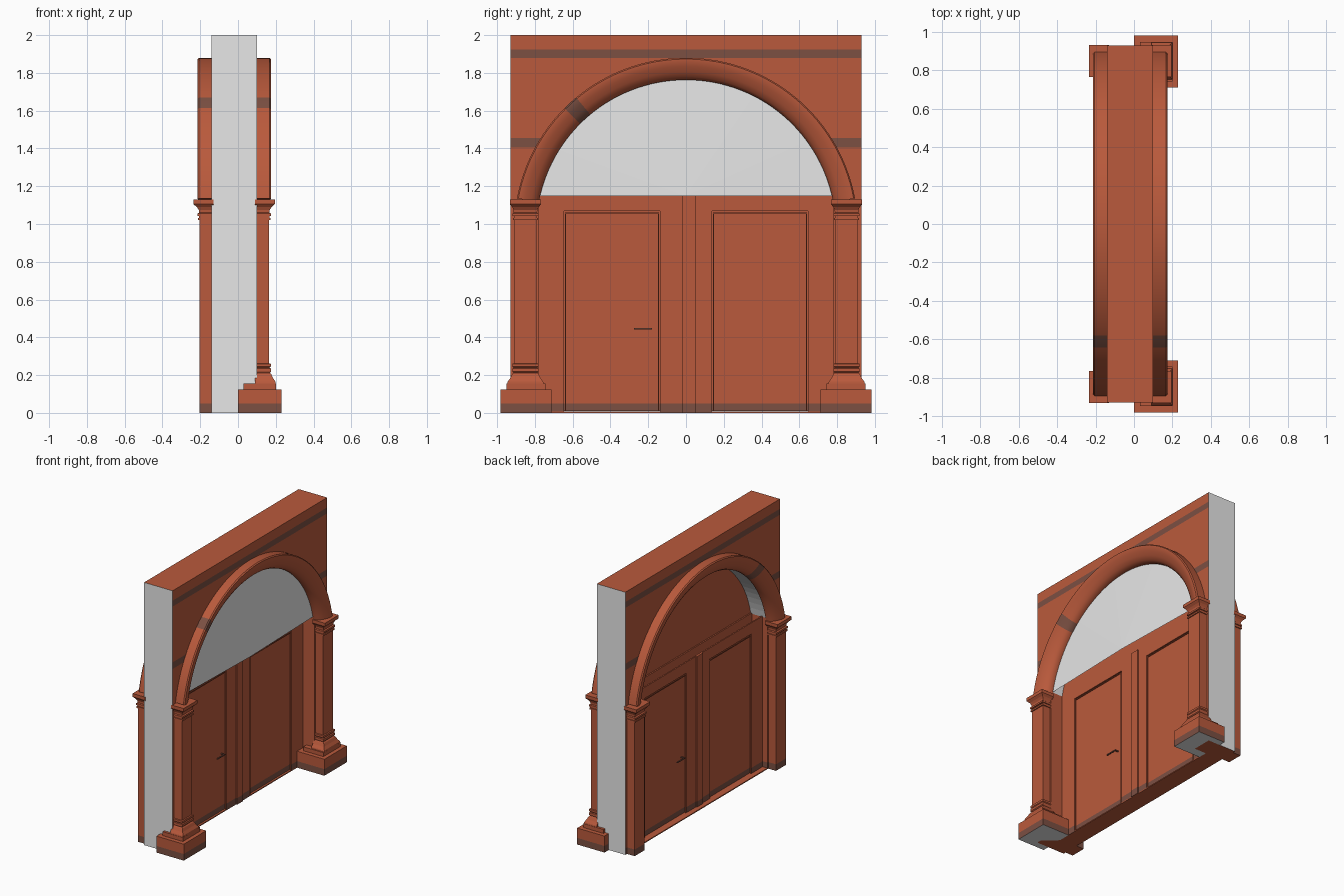
import bpy, bmesh, math
from mathutils import Vector

if "Cube" in bpy.data.objects:
    bpy.data.objects.remove(bpy.data.objects["Cube"])

def mat(name, c):
    m = bpy.data.materials.new(name)
    m.diffuse_color = (*c, 1)
    m.use_nodes = True
    m.node_tree.nodes["Principled BSDF"].inputs["Base Color"].default_value = m.diffuse_color
    return m

BRICK = mat("terracotta", (0.49, 0.102, 0.045))
DARK = mat("dark_band", (0.2, 0.08, 0.055))
GREY = mat("plain_grey", (0.8, 0.8, 0.8))
MATS = [BRICK, DARK, GREY]
CZ, RI, HW = 0.97, 0.80, 0.78      # arch centre height, inner radius, half width

def finish(name, bm, rule=None, bands=(), weld=True, angle=None):
    """Cut the mesh at band heights, colour it by rule and link it."""
    if weld:
        bmesh.ops.remove_doubles(bm, verts=bm.verts, dist=1e-5)
    bmesh.ops.recalc_face_normals(bm, faces=bm.faces)
    for z in [z for b in bands for z in b]:
        bmesh.ops.bisect_plane(bm, geom=bm.verts[:] + bm.edges[:] + bm.faces[:],
                               plane_co=(0, 0, z), plane_no=(0, 0, 1))
    bm.normal_update()
    for f in bm.faces:
        c = f.calc_center_median()
        i = 1 if any(a < c.z < b for a, b in bands) and abs(f.normal.z) < 0.9 else 0
        if rule:
            i = rule(f, c, i)
        f.material_index = i
    me = bpy.data.meshes.new(name)
    bm.to_mesh(me)
    bm.free()
    for m in MATS:
        me.materials.append(m)
    ob = bpy.data.objects.new(name, me)
    bpy.context.collection.objects.link(ob)
    if angle:
        bpy.ops.object.select_all(action='DESELECT')
        ob.select_set(True)
        bpy.context.view_layer.objects.active = ob
        bpy.ops.object.shade_smooth_by_angle(angle=math.radians(angle))
    return ob

def box(name, x, y, z, rule=None, bands=()):
    bm = bmesh.new()
    bmesh.ops.create_cube(bm, size=1)
    for v in bm.verts:
        v.co = Vector([(r[0] + r[1]) / 2 + k * (r[1] - r[0]) for r, k in zip((x, y, z), v.co)])
    return finish(name, bm, rule, bands)

def arc(n):
    a0 = math.acos(HW / RI)
    return [a0 + (math.pi - 2 * a0) * i / n for i in range(n + 1)]

LOW = [(-0.01, 0.05)]
X0, X1 = -0.14, 0.10

# wall with arched opening: vertical strips above the arch plus two jambs
bm = bmesh.new()
def quad(*p):
    bm.faces.new([bm.verts.new(q) for q in p])
pts = [(RI * math.cos(a), CZ + RI * math.sin(a)) for a in arc(40)]
for (ya, za), (yb, zb) in zip(pts, pts[1:]):
    for x in (X0, X1):
        quad((x, ya, za), (x, yb, zb), (x, yb, 2), (x, ya, 2))
    quad((X0, ya, za), (X1, ya, za), (X1, yb, zb), (X0, yb, zb))
    quad((X0, ya, 2), (X1, ya, 2), (X1, yb, 2), (X0, yb, 2))
zs = pts[0][1]
for s in (1, -1):
    a, b = s * HW, s * 0.93
    for x in (X0, X1):
        quad((x, a, 0), (x, b, 0), (x, b, zs), (x, a, zs))
        quad((x, a, zs), (x, b, zs), (x, b, 2), (x, a, 2))
    for z in (0, 2):
        quad((X0, a, z), (X1, a, z), (X1, b, z), (X0, b, z))
    quad((X0, a, 0), (X1, a, 0), (X1, a, zs), (X0, a, zs))
    quad((X0, b, 0), (X1, b, 0), (X1, b, zs), (X0, b, zs))
    quad((X0, b, zs), (X1, b, zs), (X1, b, 2), (X0, b, 2))
def wall_rule(f, c, i):
    if abs(f.normal.x) > 0.5:
        return i
    if abs(c.y) < 0.785 and c.z < zs:              # inner jambs
        return i
    return 0 if c.z > 1.99 or c.z < 0.01 else 2    # ends and soffit are grey
finish("wall", bm, wall_rule, LOW + [(1.405, 1.455), (1.88, 1.925)])

# moulded arch rings on both faces
PROFILE = [(0.793, -0.01), (0.793, 0.01), (0.808, 0.035), (0.835, 0.053), (0.865, 0.066),
           (0.89, 0.074), (0.903, 0.074), (0.91, 0.066), (0.91, -0.01)]
def arch_ring(name, x, s):
    bm = bmesh.new()
    n, rows = 60, []
    a0 = math.radians(10.5)
    for k in range(n + 1):
        a = a0 + (math.pi - 2 * a0) * k / n
        rows.append([bm.verts.new((x + s * d, r * math.cos(a), CZ + r * math.sin(a)))
                     for r, d in PROFILE])
    for p, q in zip(rows, rows[1:]):
        for j in range(len(PROFILE) - 1):
            bm.faces.new((p[j], p[j + 1], q[j + 1], q[j]))
    bm.faces.new(rows[0])
    bm.faces.new(rows[-1])
    def rule(f, c, i):
        return int(129.5 < math.degrees(math.atan2(c.z - CZ, c.y)) < 135)
    finish(name, bm, rule, angle=40)
arch_ring("front_arch_moulding", X1, 1)
arch_ring("back_arch_moulding", X0, -1)

# grey fan over the doors at the wall face, terracotta tympanum behind it
D0, D1 = -0.10, 0.0
def fan(name, x, bulge, i):
    bm = bmesh.new()
    tip = bm.verts.new((x + bulge, 0, zs))
    row = [bm.verts.new((x, y, z)) for y, z in pts]
    for p, q in zip(row, row[1:]):
        bm.faces.new((p, q, tip))
    finish(name, bm, lambda f, c, k: i)
fan("fan_tympanum", X1 - 0.012, 0.02, 2)
fan("back_tympanum", D1, 0, 0)

# doors: surround, two recessed leaves, centre post and sill
for side, x in (("front", (D1 - 0.01, D1)), ("back", (D0, D0 + 0.01))):
    box(side + "_door_head", x, (-HW, HW), (1.07, 1.155))
box("door_middle", (D0, D1), (-0.137, 0.137), (0, 1.07), bands=LOW)
box("sill", (X0, D1), (-HW, HW), (0, 0.008))
box("centre_post", (D1 - 0.01, D1 + 0.008), (-0.022, 0.05), (0, 1.155), bands=LOW)
box("back_centre_post", (D0 - 0.008, D0 + 0.01), (-0.05, 0.022), (0, 1.155), bands=LOW)
for s, side in ((-1, "left"), (1, "right")):
    o = lambda a, b: (min(s * a, s * b), max(s * a, s * b))
    box(side + "_door_jamb", (D0, D1), o(0.645, HW), (0, 1.07), bands=LOW)
    box(side + "_door_leaf", (D0 + 0.012, D1 - 0.012), o(0.13, 0.65), (0.01, 1.075), bands=LOW)
    # thin bead around each leaf
    for x in (D0, D1 - 0.004):
        bx = (x, x + 0.004)
        for ya in (0.142, 0.634):
            box(side + "_leaf_bead", bx, o(ya, ya + 0.006), (0.01, 1.06))
        box(side + "_leaf_bead_top", bx, o(0.142, 0.64), (1.054, 1.06))

# lever handles
dark = lambda f, c, i: 1
box("front_handle", (0.012, 0.02), (-0.275, -0.18), (0.442, 0.45), dark)
box("front_handle_stem", (-0.02, 0.013), (-0.19, -0.182), (0.442, 0.45), dark)
box("back_handle", (-0.12, -0.112), (0.18, 0.275), (0.442, 0.45), dark)
box("back_handle_stem", (-0.113, -0.08), (0.182, 0.19), (0.442, 0.45), dark)

# pilasters: rectangular sections (height, projection, half width) stacked upward
CAP = [(1.02, 0.065, 0.060), (1.02, 0.073, 0.067), (1.032, 0.073, 0.067), (1.032, 0.066, 0.061),
       (1.042, 0.066, 0.061), (1.042, 0.075, 0.068), (1.055, 0.075, 0.068), (1.06, 0.066, 0.062),
       (1.075, 0.068, 0.063), (1.09, 0.078, 0.070), (1.10, 0.090, 0.079), (1.105, 0.095, 0.083),
       (1.13, 0.095, 0.083)]
FOOT = [(0.15, 0.10, 0.098), (0.165, 0.098, 0.094), (0.185, 0.085, 0.080), (0.205, 0.076, 0.070),
        (0.212, 0.068, 0.064), (0.218, 0.074, 0.068), (0.235, 0.074, 0.068), (0.238, 0.067, 0.062),
        (0.245, 0.074, 0.068), (0.26, 0.074, 0.068), (0.262, 0.065, 0.060)]
def pilaster(name, x, s, yc, sections, bands=()):
    bm = bmesh.new()
    rows = []
    for z, d, h in sections:
        xi, xo = x - s * 0.01, x + s * d
        rows.append([bm.verts.new(p) for p in ((xi, yc - h, z), (xo, yc - h, z),
                                               (xo, yc + h, z), (xi, yc + h, z))])
    for p, q in zip(rows, rows[1:]):
        for j in range(4):
            k = (j + 1) % 4
            bm.faces.new((p[j], p[k], q[k], q[j]))
    bm.faces.new(rows[0])
    bm.faces.new(rows[-1])
    finish(name, bm, None, bands, weld=False)

for s, side in ((-1, "left"), (1, "right")):
    yc = s * 0.85
    pilaster(side + "_front_pilaster", X1, 1, yc, FOOT + CAP)
    pilaster(side + "_back_pilaster", X0, -1, yc, [(0, 0.065, 0.06)] + CAP, LOW)
    under = lambda f, c, i: 2 if f.normal.z < -0.9 else i
    yp = s * 0.846
    box(side + "_plinth", (0.0, 0.23), (yp - 0.135, yp + 0.135), (0, 0.125), under, LOW)
    box(side + "_plinth_step", (0.03, 0.20), (yp - 0.103, yp + 0.103), (0.12, 0.155))
